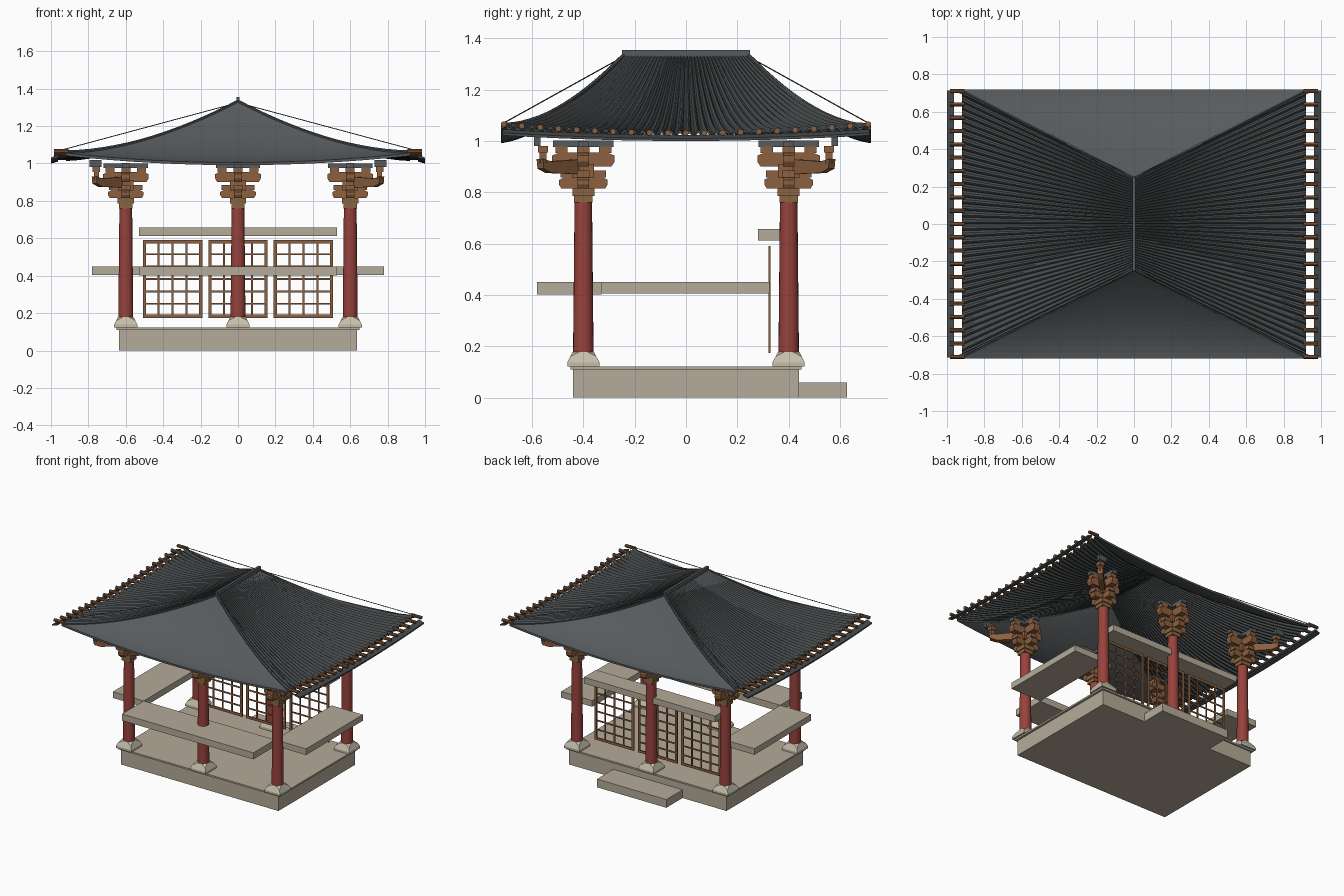
import bpy, bmesh, math
from mathutils import Vector, Matrix

if "Cube" in bpy.data.objects:
    bpy.data.objects.remove(bpy.data.objects["Cube"])


def material(name, rgb):
    m = bpy.data.materials.new(name)
    m.diffuse_color = (*rgb, 1)
    m.use_nodes = True
    m.node_tree.nodes["Principled BSDF"].inputs["Base Color"].default_value = m.diffuse_color
    return m


STONE = material("warm_stone", (0.46, 0.41, 0.32))
PALE = material("pale_stone", (0.56, 0.51, 0.41))
RED = material("red_lacquer", (0.31, 0.055, 0.045))
WOOD = material("brown_wood", (0.26, 0.115, 0.05))
CAP = material("ochre_wood", (0.25, 0.13, 0.05))
TRIM = material("dark_wood", (0.17, 0.075, 0.035))
SLATE = material("slate_grey", (0.095, 0.105, 0.11))
TILE = material("dark_tile", (0.065, 0.072, 0.075))


def finish(bm, name, mat):
    bmesh.ops.recalc_face_normals(bm, faces=bm.faces[:])
    me = bpy.data.meshes.new(name)
    bm.to_mesh(me)
    bm.free()
    ob = bpy.data.objects.new(name, me)
    bpy.context.collection.objects.link(ob)
    me.materials.append(mat)
    return ob


def add_box(bm, x0, x1, y0, y1, z0, z1):
    m = Matrix.Translation(((x0 + x1) / 2, (y0 + y1) / 2, (z0 + z1) / 2))
    m = m @ Matrix.Diagonal((x1 - x0, y1 - y0, z1 - z0, 1))
    bmesh.ops.create_cube(bm, size=1, matrix=m)


def boxes(name, mat, *dims):
    bm = bmesh.new()
    for d in dims:
        add_box(bm, *d)
    return finish(bm, name, mat)


def add_tube(bm, a, b, r, r2=None, n=8):
    a, b = Vector(a), Vector(b)
    d = b - a
    m = Matrix.Translation((a + b) / 2) @ d.to_track_quat('Z', 'Y').to_matrix().to_4x4()
    bmesh.ops.create_cone(bm, cap_ends=True, segments=n, radius1=r,
                          radius2=r if r2 is None else r2, depth=d.length, matrix=m)


def add_profile(bm, cx, cy, angle, pts, width):
    # extrude a (distance, height) outline sideways, turned about z
    c, s = math.cos(angle), math.sin(angle)
    sides = [[bm.verts.new((cx + u * c - w * s, cy + u * s + w * c, z)) for u, z in pts]
             for w in (-width / 2, width / 2)]
    bm.faces.new(sides[0])
    bm.faces.new(sides[1][::-1])
    for i in range(len(pts)):
        j = (i + 1) % len(pts)
        bm.faces.new((sides[0][i], sides[0][j], sides[1][j], sides[1][i]))


# Platform, lip and back step
boxes("platform", STONE, (-.635, .635, -.44, .44, 0, .11))
boxes("platform_lip", STONE, (-.65, .65, -.45, .45, .11, .122))
boxes("back_step", STONE, (-.28, .28, .44, .627, 0, .06))

# Bench slabs and back rail
boxes("front_bench", STONE, (-.53, .53, -.58, -.33, .402, .45))
for side, s in (("left", -1), ("right", 1)):
    x0, x1 = sorted((s * .53, s * .78))
    boxes(side + "_bench", STONE, (x0, x1, -.33, .325, .405, .45))
boxes("back_rail", STONE, (-.53, .53, .28, .42, .612, .657))

# Lattice windows
for k, cx in enumerate((-.35, 0, .35)):
    w, z0, z1, f, y0, y1 = .159, .175, .59, .018, .321, .329
    boxes(f"window_frame_{k}", WOOD,
          (cx - w, cx - w + f, y0, y1, z0, z1), (cx + w - f, cx + w, y0, y1, z0, z1),
          (cx - w + f, cx + w - f, y0, y1, z0, z0 + f), (cx - w + f, cx + w - f, y0, y1, z1 - f, z1))
    bars = []
    for i in range(1, 4):
        x = cx - w + f / 2 + i * (2 * w - f) / 4
        bars.append((x - .005, x + .005, .322, .328, z0 + f, z1 - f))
    for i in range(1, 6):
        z = z0 + f / 2 + i * (z1 - z0 - f) / 6
        bars.append((cx - w + f, cx + w - f, .3225, .3275, z - .005, z + .005))
    boxes(f"window_bars_{k}", WOOD, *bars)


def boat(half, z0, z1):
    m = z0 + (z1 - z0) * .35
    return [(-half * .9, z0), (half * .9, z0), (half, m), (half, z1 - .012), (half * .75, z1),
            (-half * .75, z1), (-half, z1 - .012), (-half, m)]


# Columns with footings and bracket sets
for cx in (-.6, 0, .6):
    for cy in (-.4, .4):
        tag = f"{'front' if cy < 0 else 'back'}_{int(cx * 10) + 6}"
        bm = bmesh.new()
        for h, z in ((.0625, .122), (.0625, .138), (.051, .16)):
            for sx in (-1, 1):
                for sy in (-1, 1):
                    bm.verts.new((cx + sx * h, cy + sy * h, z))
        for i in range(8):
            a = (i + .5) * math.pi / 4
            bm.verts.new((cx + .045 * math.cos(a), cy + .045 * math.sin(a), .178))
        bmesh.ops.convex_hull(bm, input=bm.verts[:])
        finish(bm, "footing_" + tag, PALE)

        bm = bmesh.new()
        add_tube(bm, (cx, cy, .17), (cx, cy, .77), .04, .034, 20)
        col = finish(bm, "column_" + tag, RED)
        for p in col.data.polygons:
            p.use_smooth = len(p.vertices) == 4

        boxes("capital_" + tag, CAP,
              (cx - .036, cx + .036, cy - .036, cy + .036, .76, .785),
              (cx - .043, cx + .043, cy - .043, cy + .043, .785, .815))

        bm = bmesh.new()
        add_box(bm, cx - .042, cx + .042, cy - .042, cy + .042, .855, .91)
        for ang in (0, math.pi / 2):
            add_profile(bm, cx, cy, ang, boat(.095, .815, .86), .045)
            add_profile(bm, cx, cy, ang, boat(.122, .9, .955), .045)
            for u in (-1, 1):
                for off, z0, z1 in ((.065, .858, .885), (.085, .953, .978)):
                    x, y = cx + u * off * math.cos(ang), cy + u * off * math.sin(ang)
                    add_box(bm, x - .024, x + .024, y - .024, y + .024, z0, z1)
        if cx:  # diagonal corner arm
            sx, sy = math.copysign(1, cx), math.copysign(1, cy)
            add_profile(bm, cx, cy, math.atan2(sy, sx),
                        [(0, .93), (0, .87), (.19, .875), (.235, .892), (.24, .93), (.19, .92)], .035)
            x, y = cx + sx * .157, cy + sy * .157
            add_box(bm, x - .014, x + .014, y - .014, y + .014, .915, .96)
            add_box(bm, x - .02, x + .02, y - .02, y + .02, .955, .98)
        finish(bm, "bracket_" + tag, WOOD)

        bars = [(cx - .118, cx + .118, cy - .02, cy + .02, .976, 1.0),
                (cx - .02, cx + .02, cy - .118, cy + .118, .977, 1.002)]
        if cx:
            x, y = cx + sx * .18, cy + sy * .18
            bars.append((x - .05, x + .013, y - .013, y + .013, .98, 1.018) if sx > 0 else
                        (x - .013, x + .05, y - .013, y + .013, .98, 1.018))
        boxes("bearing_bars_" + tag, SLATE, *bars)


# Roof: curved hip height along the slope, t = 0 at ridge and 1 at eave
def hip(t):
    return 1.055 + .275 * (1 - t) ** 1.75


def gable_point(t, s, sign):
    return (.92 * t * s, sign * (.25 + .47 * t), hip(t) - .05 * t * (1 - s * s))


def tile_point(t, s, sign, lift):
    half = .25 + .47 * t
    return (sign * .92 * t, s * half, hip(t) - .03 * t * (1 - s * s) + lift * half)


def panel(name, mat, fn, ss, rows, thick):
    bm = bmesh.new()
    for top in (0, 1):
        g = [[bm.verts.new(Vector(fn(i / rows, s)) - Vector((0, 0, top * thick))) for s in ss]
             for i in range(rows + 1)]
        for i in range(rows):
            for j in range(len(ss) - 1):
                bm.faces.new((g[i][j], g[i][j + 1], g[i + 1][j + 1], g[i + 1][j]))
    bmesh.ops.remove_doubles(bm, verts=bm.verts[:], dist=.00001)
    edges = [e for e in bm.edges if e.is_boundary]
    bmesh.ops.bridge_loops(bm, edges=edges)
    ob = finish(bm, name, mat)
    for p in ob.data.polygons:
        p.use_smooth = False
    return ob


span = [-1 + i / 8 for i in range(17)]
RIBS = 40
STEP = 6
fine = [-1 + 2 * i / (RIBS * STEP) for i in range(RIBS * STEP + 1)]


def rib_lift(s):
    phase = ((s + 1) / 2 * RIBS) % 1
    return .024 * max(0, math.sin(math.pi * min(1, phase / .7 if phase < .7 else 0)))


for side, s in (("front", -1), ("back", 1)):
    panel(side + "_roof", SLATE, lambda t, u: gable_point(t, u, s), span, 14, .014)
for side, s in (("left", -1), ("right", 1)):
    panel(side + "_tiles", TILE, lambda t, u: tile_point(t, u, s, rib_lift(u)), fine, 14, .012)

# Ridge, hip rolls and stay wires
boxes("ridge", SLATE, (-.009, .009, -.25, .25, 1.315, 1.355))
for sx in (-1, 1):
    for sy in (-1, 1):
        bm = bmesh.new()
        for i in range(14):
            p, q = ((sx * .92 * t, sy * (.25 + .47 * t - .006), hip(t) + .002)
                    for t in (i / 14, (i + 1) / 14))
            add_tube(bm, p, q, .009, n=6)
        finish(bm, f"hip_roll_{sx}_{sy}", TILE)
        bm = bmesh.new()
        add_tube(bm, (0, sy * .25, 1.325), (sx * .95, sy * .71, 1.07), .0025, n=5)
        finish(bm, f"stay_wire_{sx}_{sy}", TILE)

# Eave strips and rafter ends following the upswept eave
for side, sx in (("left", -1), ("right", 1)):
    bm = bmesh.new()
    rings = []
    for i in range(25):
        y = -.715 + 1.43 * i / 24
        z = 1.012 + .022 * (y / .72) ** 2
        rings.append([bm.verts.new((sx * x, y, z + dz)) for x, dz in
                      ((.962, -.002), (1.0, -.012), (1.0, -.002), (.962, .012))])
    for a, b in zip(rings, rings[1:]):
        for j in range(4):
            k = (j + 1) % 4
            bm.faces.new((a[j], a[k], b[k], b[j]))
    bm.faces.new(rings[0])
    bm.faces.new(rings[-1])
    finish(bm, side + "_eave_strip", TILE)
    bm = bmesh.new()
    for i in range(21):
        y = -.71 + 1.42 * i / 20
        z = 1.031 + .034 * (y / .71) ** 2
        add_tube(bm, (sx * .905, y, z), (sx * .985, y, z), .0115, n=10)
    finish(bm, side + "_rafter_ends", WOOD)
